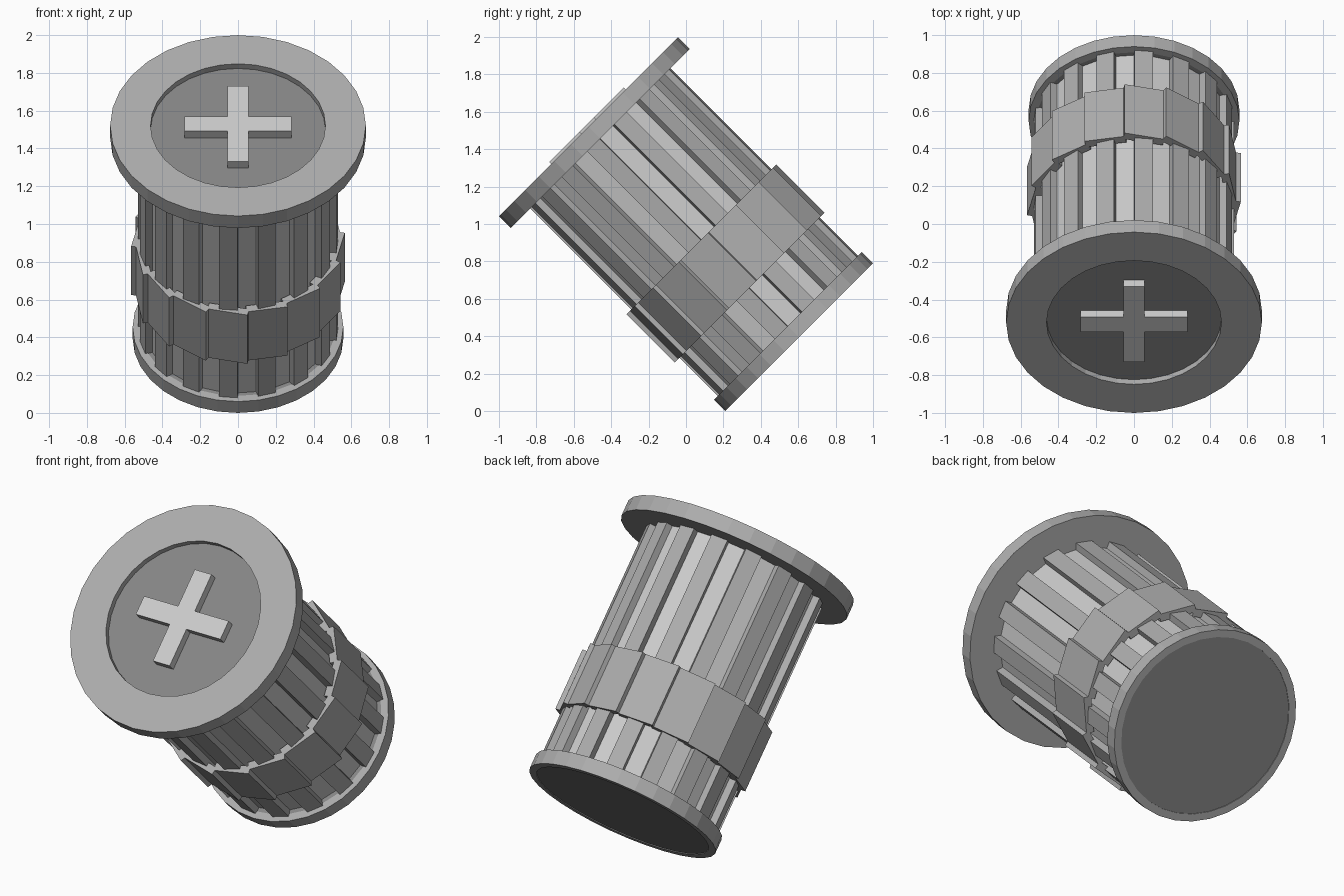
import bpy, bmesh
from math import radians, sin, cos, tan, pi
from mathutils import Matrix, Vector

if "Cube" in bpy.data.objects:
    bpy.data.objects.remove(bpy.data.objects["Cube"])

# The whole drum is built upright along local z, then leaned forward 45 degrees
LEAN = Matrix.Translation((0, 0.605, 0.3945)) @ Matrix.Rotation(radians(45), 4, 'X')
SIDES = 32
STEP = 2 * pi / SIDES
LENGTH = 1.593


def grey(name, v):
    m = bpy.data.materials.new(name)
    m.diffuse_color = (v, v, v, 1)
    m.use_nodes = True
    m.node_tree.nodes["Principled BSDF"].inputs["Base Color"].default_value = m.diffuse_color
    return m


light, mid, dark = grey("light_grey", 0.8), grey("mid_grey", 0.42), grey("dark_grey", 0.24)


def finish(name, bm, mat):
    bmesh.ops.recalc_face_normals(bm, faces=bm.faces)
    me = bpy.data.meshes.new(name)
    bm.to_mesh(me)
    bm.free()
    me.materials.append(mat)
    ob = bpy.data.objects.new(name, me)
    ob.matrix_world = LEAN
    bpy.context.collection.objects.link(ob)
    return ob


def ring(name, r_in, r_out, z0, z1, mat):
    """Flat-sided ring of rectangular section."""
    bm = bmesh.new()
    profile = [(r_in, z0), (r_out, z0), (r_out, z1), (r_in, z1)]
    loops = [[bm.verts.new((r * cos(i * STEP), r * sin(i * STEP), z)) for r, z in profile]
             for i in range(SIDES)]
    for i in range(SIDES):
        a, b = loops[i], loops[(i + 1) % SIDES]
        for j in range(4):
            k = (j + 1) % 4
            bm.faces.new((a[j], b[j], b[k], a[k]))
    return finish(name, bm, mat)


def cylinder(name, r, z0, z1, mat):
    bm = bmesh.new()
    low = [bm.verts.new((r * cos(i * STEP), r * sin(i * STEP), z0)) for i in range(SIDES)]
    face = bm.faces.new(low)
    top = bmesh.ops.extrude_face_region(bm, geom=[face])
    verts = [g for g in top["geom"] if isinstance(g, bmesh.types.BMVert)]
    bmesh.ops.translate(bm, verts=verts, vec=(0, 0, z1 - z0))
    return finish(name, bm, mat)


def add_box(bm, size, matrix):
    bmesh.ops.create_cube(bm, size=1, matrix=matrix @ Matrix.Diagonal((*size, 1)))


def boxes_around(name, r_out, depth, width, z0, z1, tilt, mat):
    """Sixteen flat boxes spaced around the drum, each centred on an odd facet."""
    bm = bmesh.new()
    for i in range(1, SIDES, 2):
        m = (Matrix.Rotation((i + 0.5) * STEP, 4, 'Z')
             @ Matrix.Translation((r_out - depth / 2, 0, (z0 + z1) / 2))
             @ Matrix.Rotation(tilt, 4, 'Z'))
        add_box(bm, (depth, width, z1 - z0), m)
    return finish(name, bm, mat)


# Flanges with their end discs
ring("top_flange", 0.463, 0.677, LENGTH - 0.09, LENGTH, mid)
cylinder("top_disc", 0.47, LENGTH - 0.085, LENGTH - 0.035, dark)
ring("bottom_flange", 0.515, 0.558, 0, 0.085, mid)
cylinder("bottom_disc", 0.52, 0.004, 0.082, dark)

# Core with raised slats
CORE = 0.49
cylinder("drum_core", CORE, 0.06, LENGTH - 0.06, light)
boxes_around("slats", CORE * cos(STEP / 2) + 0.04, 0.06, 2 * CORE * sin(STEP / 2),
             0.08, LENGTH - 0.085, 0, mid)

# Band of overlapping plates, tilted like shingles
boxes_around("band_plates", 0.545, 0.045, 2 * 0.545 * tan(STEP), 0.375, 0.74,
             radians(-7), mid)

# Raised cross on the top disc: one solid outline
bm = bmesh.new()
w, l = 0.056, 0.282
quarter = [(w, w), (w, l), (-w, l)]
pts = []
for q in range(4):
    rot = Matrix.Rotation(q * pi / 2, 3, 'Z')
    pts += [rot @ Vector((x, y, LENGTH - 0.045)) for x, y in quarter]
face = bm.faces.new([bm.verts.new(p) for p in pts])
top = bmesh.ops.extrude_face_region(bm, geom=[face])
bmesh.ops.translate(bm, vec=(0, 0, 0.059),
                    verts=[g for g in top["geom"] if isinstance(g, bmesh.types.BMVert)])
finish("cross", bm, light)
